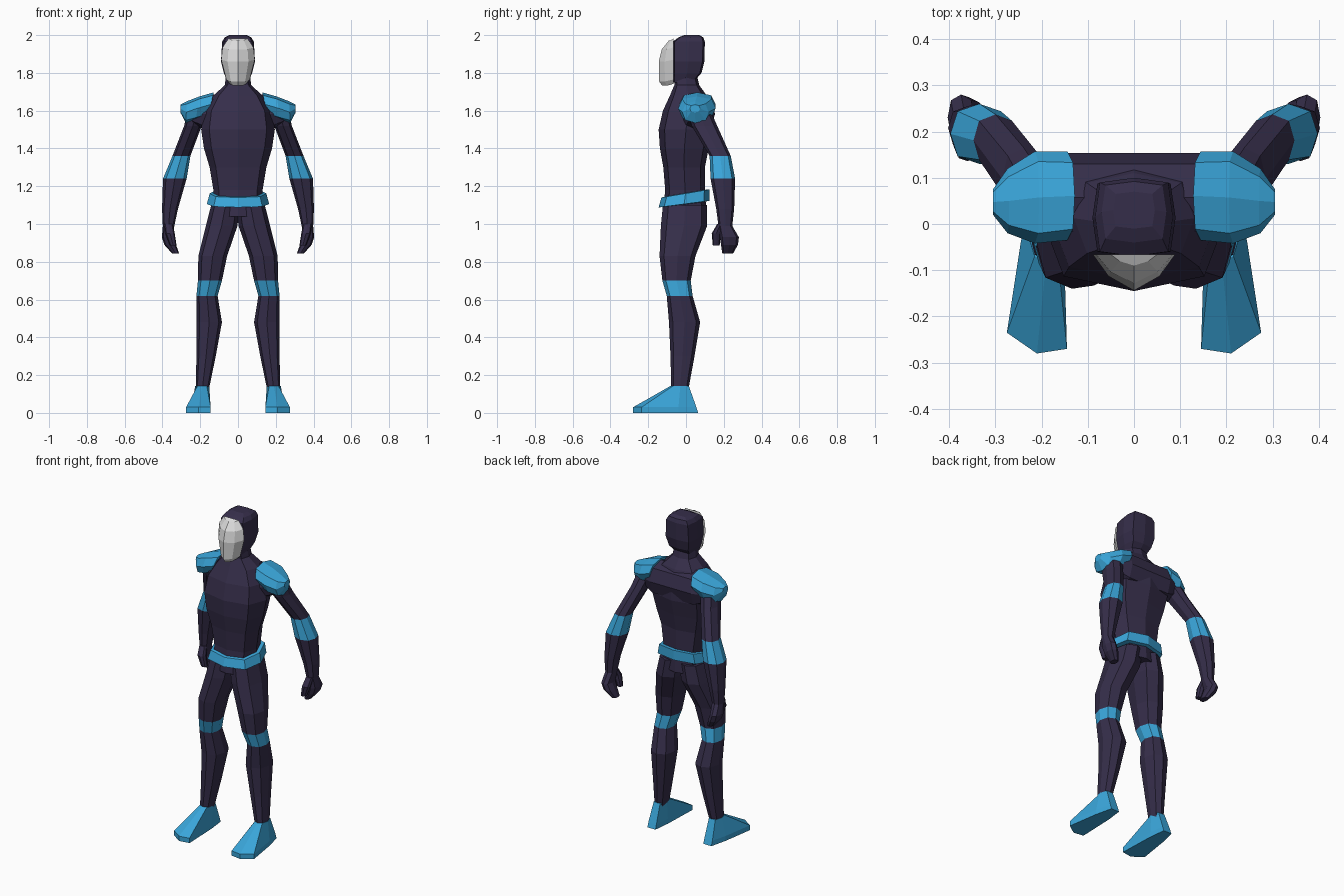
import bpy
import bmesh
from mathutils import Vector


def material(name, color):
    m = bpy.data.materials.new(name)
    m.diffuse_color = (*color, 1)
    return m


DARK = material("dark purple", (0.036, 0.027, 0.068))
BLUE = material("bright blue", (0.042, 0.38, 0.70))
WHITE = material("mask white", (0.72, 0.72, 0.72))


def oval(a0, a1, b0, b1, f=0.75):
    """Eight points touching the given extents; f sets how boxy the corners are."""
    ca, cb, ra, rb = (a0 + a1) / 2, (b0 + b1) / 2, (a1 - a0) / 2, (b1 - b0) / 2
    unit = [(1, 0), (f, f), (0, 1), (-f, f), (-1, 0), (-f, -f), (0, -1), (f, -f)]
    return [(ca + ra * u, cb + rb * v) for u, v in unit]


def loft(name, rings, mats, bands=(), mirror=False):
    """Skin consecutive rings; segments listed in bands get the second material."""
    bm = bmesh.new()
    loops = [[bm.verts.new(Vector(p)) for p in ring] for ring in rings]
    n = len(loops[0])
    for s in range(len(loops) - 1):
        for i in range(n):
            j = (i + 1) % n
            face = bm.faces.new((loops[s][i], loops[s][j], loops[s + 1][j], loops[s + 1][i]))
            face.material_index = 1 if s in bands else 0
    bm.faces.new(loops[0][::-1])
    bm.faces.new(loops[-1])
    bmesh.ops.recalc_face_normals(bm, faces=bm.faces)
    mesh = bpy.data.meshes.new(name)
    bm.to_mesh(mesh)
    bm.free()
    for m in mats:
        mesh.materials.append(m)
    obj = bpy.data.objects.new(name, mesh)
    bpy.context.collection.objects.link(obj)
    if mirror:
        mod = obj.modifiers.new("mirror", 'MIRROR')
        mod.use_axis = (True, False, False)
        mod.use_mirror_merge = False
    return obj


def up(z, x0, x1, y0, y1, f=0.75, tilt=0.0):
    """Horizontal ring, optionally rising towards the back."""
    return [(x, y, z + tilt * y) for x, y in oval(x0, x1, y0, y1, f)]


def across(x, y0, y1, z0, z1, f=0.75, lean=0.0):
    """Ring facing sideways; lean pushes the lower part outwards."""
    return [(x + lean * (z1 - z), y, z) for y, z in oval(y0, y1, z0, z1, f)]


# Torso and neck: height, half width, front, back
torso = [(1.04, 0.13, -0.125, 0.11), (1.18, 0.13, -0.11, 0.10), (1.30, 0.15, -0.12, 0.10),
         (1.40, 0.18, -0.138, 0.12), (1.50, 0.195, -0.145, 0.145), (1.60, 0.18, -0.122, 0.145),
         (1.68, 0.13, -0.085, 0.11), (1.735, 0.07, -0.062, 0.07), (1.80, 0.062, -0.06, 0.055)]
loft("torso", [up(z, -w, w, a, b, 0.78) for z, w, a, b in torso], [DARK])

# Shoulder girdle joining the back to the arms
loft("shoulder_girdle", [across(-0.24, 0.0, 0.12, 1.53, 1.64), across(-0.14, -0.04, 0.154, 1.48, 1.685),
                         across(0.14, -0.04, 0.154, 1.48, 1.685), across(0.24, 0.0, 0.12, 1.53, 1.64)], [DARK])

# Shoulder pads
loft("shoulder_pad", [across(0.128, -0.035, 0.157, 1.57, 1.697, 0.75, 0.25),
                      across(0.205, -0.042, 0.157, 1.55, 1.675, 0.78, 0.15),
                      across(0.27, -0.02, 0.12, 1.535, 1.65, 0.75, 0.06),
                      across(0.305, 0.02, 0.075, 1.59, 1.632)], [BLUE], mirror=True)

# Belt, higher at the back
loft("belt", [up(1.105, -0.14, 0.14, -0.12, 0.10, 0.78, 0.13),
              up(1.107, -0.165, 0.165, -0.145, 0.125, 0.78, 0.13),
              up(1.162, -0.150, 0.150, -0.13, 0.125, 0.78, 0.17),
              up(1.165, -0.12, 0.12, -0.10, 0.09, 0.78, 0.17)], [BLUE])

# Legs with knee bands
legs = [(0.12, 0.155, 0.224, -0.078, 0.012), (0.30, 0.118, 0.22, -0.082, 0.045),
        (0.48, 0.085, 0.22, -0.09, 0.075), (0.62, 0.108, 0.22, -0.102, 0.035),
        (0.70, 0.085, 0.212, -0.125, 0.025), (0.83, 0.058, 0.21, -0.14, 0.05),
        (0.99, 0.003, 0.17, -0.133, 0.112), (1.10, -0.01, 0.142, -0.122, 0.112)]
loft("leg", [up(z, *r) for z, *r in legs], [DARK, BLUE], bands=(3,), mirror=True)

# Feet: heel, outer toe, toe tip, inner toe
sole = [(0.165, 0.065), (0.22, 0.065), (0.245, -0.04), (0.275, -0.235),
        (0.21, -0.28), (0.145, -0.27), (0.153, -0.04)]
ankle = [(0.168, 0.015), (0.212, 0.015), (0.227, -0.03), (0.215, -0.07),
         (0.19, -0.083), (0.165, -0.07), (0.152, -0.03)]
loft("foot", [[(x, y, 0) for x, y in sole],
              [(x, min(y, 0.055), 0.03) for x, y in sole],
              [(x, y, 0.142) for x, y in ankle]], [BLUE], mirror=True)

# Arms with elbow bands, ending in closed hands
arms = [(1.61, 0.16, 0.265, 0.0, 0.125), (1.52, 0.192, 0.285, 0.03, 0.165),
        (1.36, 0.252, 0.347, 0.125, 0.237), (1.24, 0.272, 0.397, 0.13, 0.26),
        (1.08, 0.318, 0.402, 0.16, 0.255), (0.99, 0.337, 0.398, 0.172, 0.245),
        (0.93, 0.345, 0.403, 0.18, 0.28), (0.89, 0.328, 0.39, 0.185, 0.275),
        (0.845, 0.312, 0.35, 0.192, 0.25)]
loft("arm", [up(z, *r) for z, *r in arms], [DARK, BLUE], bands=(2,), mirror=True)
thumb = [(1.0, 0.345, 0.39, 0.165, 0.20), (0.95, 0.335, 0.385, 0.136, 0.185),
         (0.885, 0.325, 0.36, 0.142, 0.178)]
loft("thumb", [up(z, *r) for z, *r in thumb], [DARK], mirror=True)

# Hood: height, half width, front, back
hood = [(1.75, 0.055, -0.068, 0.04), (1.80, 0.075, -0.07, 0.082), (1.86, 0.09, -0.07, 0.097),
        (1.965, 0.084, -0.07, 0.10), (1.988, 0.07, -0.04, 0.092), (2.0, 0.045, -0.01, 0.07)]
loft("hood", [up(z, -w, w, a, b, 0.88) for z, w, a, b in hood], [DARK])

# Face mask with a ridge down the middle: height, half width, ridge depth
mask = [(1.732, 0.042, -0.125), (1.755, 0.062, -0.143), (1.86, 0.089, -0.144),
        (1.925, 0.082, -0.128), (1.972, 0.05, -0.09)]
loft("face_mask", [[(-w, -0.066, z + 0.01), (-0.62 * w, -0.066 + 0.6 * (y + 0.066), z), (0, y, z),
                    (0.62 * w, -0.066 + 0.6 * (y + 0.066), z), (w, -0.066, z + 0.01)]
                   for z, w, y in mask], [WHITE])
